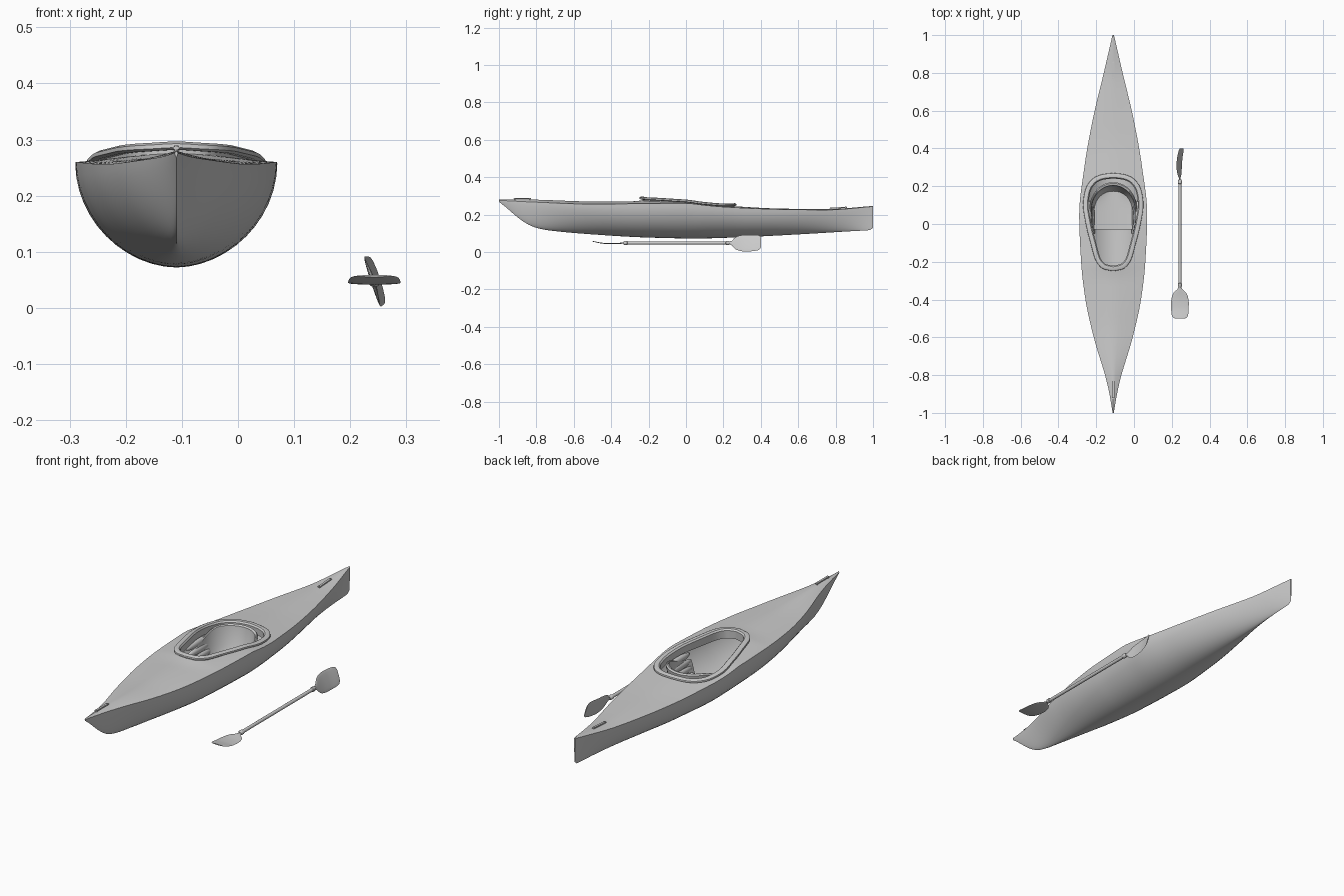
import bpy, bmesh, math
from mathutils import Vector, Matrix

if "Cube" in bpy.data.objects:
    bpy.data.objects.remove(bpy.data.objects["Cube"])

CX = -0.11   # kayak centre line
PX, PZ = 0.243, 0.048   # paddle axis


def curve(tab, t):
    """Smooth monotone interpolation through (t, value) pairs."""
    n = len(tab)
    t = min(max(t, tab[0][0]), tab[-1][0])
    sec = [(tab[i + 1][1] - tab[i][1]) / (tab[i + 1][0] - tab[i][0]) for i in range(n - 1)]

    def slope(i):
        if i == 0 or i == n - 1:
            return sec[min(i, n - 2)]
        a, b = sec[i - 1], sec[i]
        return 0 if a * b <= 0 else 2 * a * b / (a + b)
    i = max(k for k in range(n - 1) if tab[k][0] <= t)
    h = tab[i + 1][0] - tab[i][0]
    s = (t - tab[i][0]) / h
    return ((2*s**3 - 3*s*s + 1) * tab[i][1] + (s**3 - 2*s*s + s) * h * slope(i)
            + (3*s*s - 2*s**3) * tab[i + 1][1] + (s**3 - s*s) * h * slope(i + 1))


def finish(bm, name, angle=35):
    bmesh.ops.remove_doubles(bm, verts=bm.verts, dist=1e-5)
    bmesh.ops.dissolve_degenerate(bm, edges=bm.edges, dist=1e-6)
    bmesh.ops.recalc_face_normals(bm, faces=bm.faces)
    me = bpy.data.meshes.new(name)
    bm.to_mesh(me)
    bm.free()
    ob = bpy.data.objects.new(name, me)
    bpy.context.collection.objects.link(ob)
    bpy.ops.object.select_all(action='DESELECT')
    ob.select_set(True)
    bpy.context.view_layer.objects.active = ob
    bpy.ops.object.shade_smooth_by_angle(angle=math.radians(angle))
    return ob


def loft(name, rings, ring_closed=True, path_closed=False, caps=(), angle=35):
    """Skin a list of equal-length point rings."""
    bm = bmesh.new()
    vs = [[bm.verts.new(p) for p in r] for r in rings]
    m = len(rings[0])
    for i in range(len(vs) if path_closed else len(vs) - 1):
        a, b = vs[i], vs[(i + 1) % len(vs)]
        for j in range(m if ring_closed else m - 1):
            k = (j + 1) % m
            bm.faces.new((a[j], a[k], b[k], b[j]))
    for c in caps:
        bm.faces.new(vs[c])
    return finish(bm, name, angle)


# Hull lines along y: half width, gunwale, deck ridge, keel, section fullness
WIDTH = [(-1, .003), (-.9, .02), (-.82, .038), (-.6, .103), (-.4, .147), (-.2, .17), (.05, .18),
         (.3, .153), (.55, .109), (.8, .05), (1, .004)]
SHEER = [(-1, .276), (-.8, .266), (-.5, .256), (-.2, .259), (0, .26), (.1, .25), (.2, .241),
         (.5, .228), (.75, .225), (1, .243)]
RIDGE = [(-1, .28), (-.85, .28), (-.5, .27), (-.3, .27), (-.2, .278), (0, .27), (.1, .255),
         (.25, .245), (.5, .232), (.75, .229), (1, .246)]
KEEL = [(-1, .268), (-.97, .245), (-.9, .185), (-.85, .15), (-.8, .129), (-.73, .115), (-.5, .094),
        (-.2, .077), (.05, .072), (.3, .079), (.6, .094), (.9, .112), (.985, .117), (1, .13)]
FULL = [(-1, 1.2), (-.6, 1.6), (-.2, 1.9), (.3, 1.9), (.8, 1.5), (1, 1.3)]
# Cockpit half outline (x and y along a parameter)
OUT_X = list(enumerate([0, .045, .078, .105, .13, .145, .133, .09, .047, 0]))
OUT_Y = list(enumerate([-.235, -.225, -.19, -.1, 0, .1, .18, .235, .25, .255]))


def deck_z(x, y):
    f = min(abs(x) / curve(WIDTH, y), 1)
    return curve(RIDGE, y) + (curve(SHEER, y) - curve(RIDGE, y)) * f ** 1.2


outline = [(curve(OUT_X, i / 4), curve(OUT_Y, i / 4)) for i in range(37)]

# Hull and deck with open cockpit
stations = [(0, -1 + .765 * i / 24) for i in range(24)] + outline
stations += [(0, .255 + .73 * i / 22) for i in range(1, 23)] + [(0, 1)]
rings = []
for inner, y in stations:
    w, sh, ke = curve(WIDTH, y), curve(SHEER, y), curve(KEEL, y)
    half = []
    for j in range(5):
        x = inner + (w - inner) * j / 4
        half.append((x, deck_z(x, y)))
    for j in range(1, 13):
        t, n = math.pi / 2 * j / 12, curve(FULL, y)
        x = w * max(math.cos(t), 0) ** (2 / n) if j < 12 else 0
        half.append((x, sh - (sh - ke) * math.sin(t) ** (2 / n)))
    full = half + [(-x, z) for x, z in half[-2::-1]]
    rings.append([(CX + x, y, z) for x, z in full])
loft("hull", rings, ring_closed=False, caps=(0, -1), angle=40)

# Cockpit rim: wall and outward lip swept around the outline
loop = outline + [(-x, y) for x, y in outline[-2:0:-1]]
PROFILE = [(-.012, -.025), (-.014, .008), (-.008, .015), (.006, .016), (.014, .012),
           (.015, .005), (.008, .001), (-.002, .001), (-.003, -.025)]
rings = []
for i, (x, y) in enumerate(loop):
    p, q = loop[i - 1], loop[(i + 1) % len(loop)]
    nrm = Vector((q[1] - p[1], p[0] - q[0])).normalized()
    rise = .005 * max(0, min(1, (.05 - y) / .2))
    rings.append([(CX + x + nrm.x * o, y + nrm.y * o, deck_z(x, y) + h + (rise if h > 0 else 0))
                  for o, h in PROFILE])
loft("cockpit_rim", rings, path_closed=True)

# Seat back: leaning U-shaped wall
path = [(.122, -.05 + .13 * i / 5) for i in range(5)]
path += [(.122 * math.cos(math.pi * i / 20), .08 + .135 * math.sin(math.pi * i / 20)) for i in range(21)]
path += [(-x, y) for x, y in path[4::-1]]
rings = []
for x, y in path:
    top = .19 + .07 * max(0, min(1, (y + .05) / .2)) ** 1.2
    r = []
    for k, z in ((.80, .125), (.90, .17), (.95, top - .004), (.98, top), (1.0, top), (1.03, top - .006),
                 (.96, .17), (.85, .125)):
        r.append((CX + x * k, .0 + y * k if y > 0 else y, z))
    rings.append(r)
loft("seat_back", rings, caps=(0, -1))

# Seat pan: shallow dished slab
rings = []
for i in range(9):
    y = -.03 + .215 * i / 8
    w = .104 * (1 - max(0, (y - .08) / .105) ** 2 * .55)
    us = [-1 + j / 4 for j in range(9)]
    up = [(CX + w * u, y, .128 + .012 * u * u) for u in us]
    rings.append(up + [(px, py, pz - .014) for px, py, pz in up[::-1]])
loft("seat_pan", rings, caps=(0, -1))

# Ribbed hip pads on both sides
for side, label in ((-1, "left"), (1, "right")):
    bm = bmesh.new()
    for k in range(3):
        m = Matrix.Translation((CX + side * (.112 + .008 * k), .035, .155 + .029 * k)) @ \
            Matrix.Diagonal((.013, .09, .017, 1))
        bmesh.ops.create_uvsphere(bm, u_segments=16, v_segments=10, radius=1, matrix=m)
    finish(bm, label + "_hip_pad", 60)

# Carry handles: bar on two pins
for label, y in (("bow", -.875), ("stern", .815)):
    bm = bmesh.new()
    slope = (deck_z(0, y + .04) - deck_z(0, y - .04)) / .08
    bmesh.ops.create_cube(bm, size=1, matrix=Matrix.Translation((CX, y, deck_z(0, y) + .005)) @
                          Matrix.Rotation(math.atan(slope), 4, 'X') @ Matrix.Diagonal((.014, .094, .006, 1)))
    bmesh.ops.bevel(bm, geom=bm.edges[:], offset=.002, segments=2, affect='EDGES')
    for d in (-.04, .04):
        bmesh.ops.create_cone(bm, cap_ends=True, segments=10, radius1=.004, radius2=.004, depth=.016,
                              matrix=Matrix.Translation((CX, y + d, deck_z(0, y + d) + .001)))
    finish(bm, label + "_handle")

# Paddle shaft with collars, turned profile
TURN = [(-.335, .007), (-.328, .011), (-.315, .011), (-.312, .008), (.212, .008), (.215, .011),
        (.228, .011), (.235, .007)]
loft("paddle_shaft", [[(PX + r * math.cos(a * math.pi / 8), y, PZ + r * math.sin(a * math.pi / 8))
                       for a in range(16)] for y, r in TURN], caps=(0, -1))

# Paddle blades: curved spoons, feathered against each other
B_WIDTH = [(0, .007), (.015, .011), (.035, .033), (.06, .043), (.09, .047), (.13, .046), (.155, .043),
           (.167, .037), (.172, .027)]
B_BEND = [(0, 0), (.07, -.004), (.11, -.002), (.172, .009)]


def blade(name, y0, direction, angle):
    ca, sa = math.cos(angle), math.sin(angle)
    rings = []
    for i in range(25):
        s = .172 * (1 - (1 - i / 24) ** 1.3)
        w, b = curve(B_WIDTH, s), curve(B_BEND, s)
        thick = .006 - .012 * s if s > .03 else .006
        ring = []
        for j in range(16):
            t = 2 * math.pi * j / 16
            u, v = w * math.cos(t), b + .5 * thick * math.sin(t)
            ring.append((PX + u * ca - v * sa, y0 + direction * s, PZ + u * sa + v * ca))
        rings.append(ring)
    loft(name, rings, caps=(0, -1))


blade("front_blade", -.328, -1, 0)
blade("rear_blade", .228, 1, math.radians(-72))
